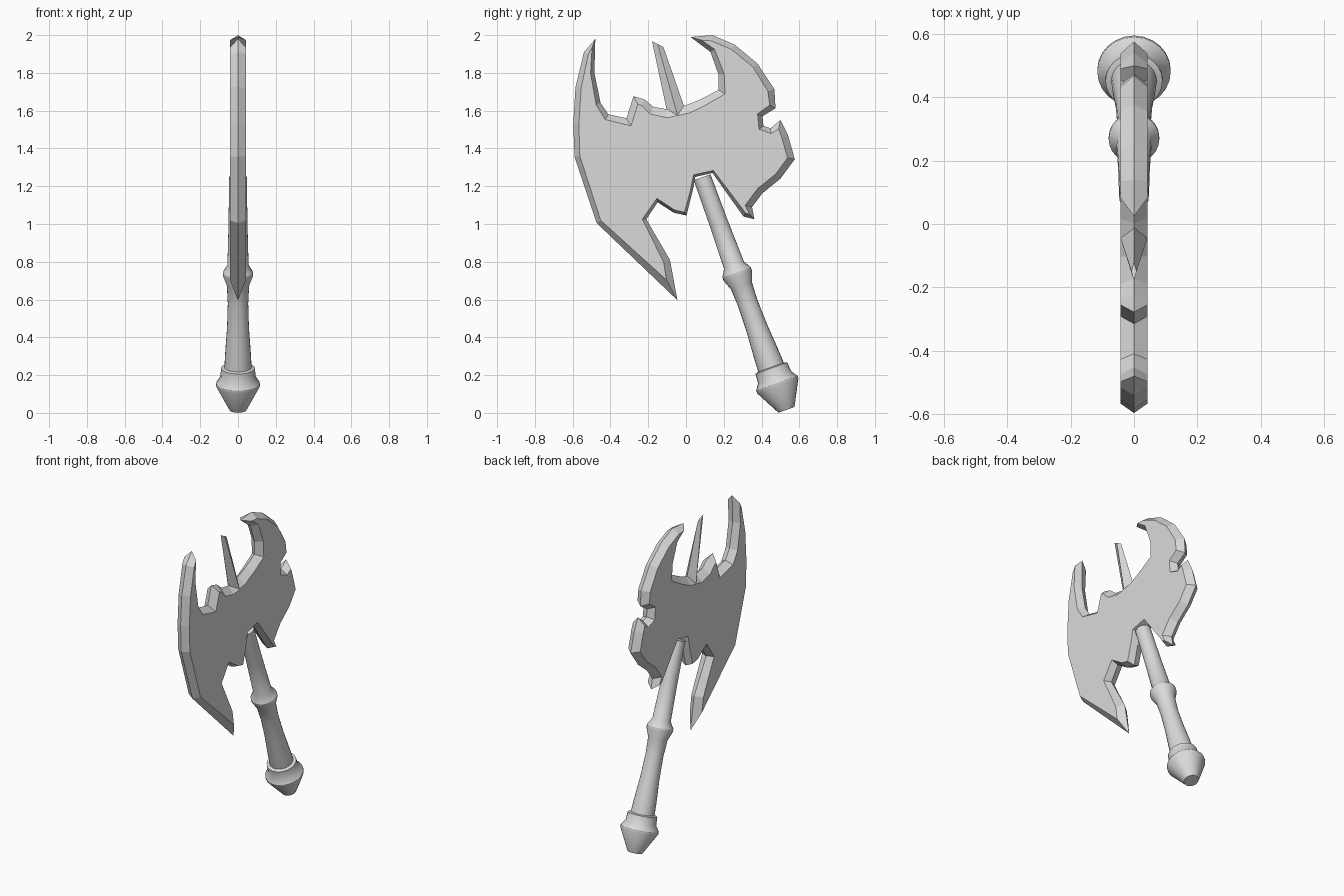
import bpy
import bmesh
import math
from mathutils import Vector

cube = bpy.data.objects.get("Cube")
if cube:
    bpy.data.objects.remove(cube, do_unlink=True)

grey = bpy.data.materials.new("plain grey")
grey.diffuse_color = (0.7, 0.7, 0.7, 1)
grey.use_nodes = True
grey.node_tree.nodes["Principled BSDF"].inputs["Base Color"].default_value = (0.7, 0.7, 0.7, 1)


def add_object(name, bm):
    bmesh.ops.recalc_face_normals(bm, faces=bm.faces)
    mesh = bpy.data.meshes.new(name)
    bm.to_mesh(mesh)
    bm.free()
    mesh.materials.append(grey)
    obj = bpy.data.objects.new(name, mesh)
    bpy.context.collection.objects.link(obj)
    return obj


def inset(points):
    """Move each outline point inwards by its own bevel width."""
    result = []
    for i, (y, z, w) in enumerate(points):
        p = Vector((y, z))
        a = (p - Vector(points[i - 1][:2])).normalized()
        b = (Vector(points[(i + 1) % len(points)][:2]) - p).normalized()
        n1, n2 = Vector((-a.y, a.x)), Vector((-b.y, b.x))
        move = (n1 + n2) / max(1 + n1.dot(n2), 0.05) * w
        if move.length > 0.14:
            move *= 0.14 / move.length
        result.append(p + move)
    return result


# Blade outline (y, z, bevel width): front crescent, notch at the handle, back fin, top
outline = [
    (-0.48, 1.98, 0.016), (-0.54, 1.91, 0.025), (-0.585, 1.725, 0.03),
    (-0.597, 1.53, 0.03), (-0.59, 1.355, 0.028), (-0.473, 1.005, 0.025),
    (-0.045, 0.596, 0.038), (-0.085, 0.81, 0.035), (-0.21, 1.025, 0.018),
    (-0.15, 1.115, 0.015), (-0.066, 1.06, 0.015), (0.003, 1.045, 0.015),
    (0.034, 1.17, 0.012), (0.05, 1.25, 0.012), (0.14, 1.27, 0.012),
    (0.304, 1.04, 0.02), (0.362, 1.025, 0.02), (0.35, 1.09, 0.035),
    (0.405, 1.163, 0.035), (0.50, 1.24, 0.035), (0.576, 1.343, 0.035),
    (0.54, 1.47, 0.035), (0.50, 1.55, 0.03), (0.447, 1.507, 0.025),
    (0.41, 1.52, 0.025), (0.405, 1.57, 0.025), (0.474, 1.613, 0.03),
    (0.468, 1.714, 0.035), (0.378, 1.85, 0.03), (0.257, 1.95, 0.03),
    (0.14, 2.0, 0.03), (0.024, 1.99, 0.022), (0.13, 1.91, 0.025),
    (0.172, 1.79, 0.03), (0.172, 1.71, 0.035), (0.077, 1.66, 0.04),
    (0.003, 1.63, 0.045), (-0.103, 1.608, 0.045), (-0.172, 1.62, 0.04),
    (-0.22, 1.66, 0.035), (-0.278, 1.677, 0.035), (-0.315, 1.56, 0.035),
    (-0.41, 1.58, 0.03), (-0.452, 1.64, 0.025), (-0.485, 1.80, 0.02),
]
half = 0.043
bm = bmesh.new()
edge = [bm.verts.new((0, y, z)) for y, z, w in outline]
inner = inset(outline)
for side in (-half, half):
    ring = [bm.verts.new((side, p.x, p.y)) for p in inner]
    bm.faces.new(ring)
    for i in range(len(edge)):
        bm.faces.new((edge[i - 1], edge[i], ring[i], ring[i - 1]))
add_object("blade", bm)

# Spike on top of the blade: diamond section that tapers to a chisel tip
bm = bmesh.new()


def diamond(front, back, width):
    mid = [(f + b) / 2 for f, b in zip(front, back)]
    return [bm.verts.new(c) for c in ((0, *front), (width, *mid), (0, *back), (-width, *mid))]


base = diamond((-0.095, 1.57), (0.005, 1.58), 0.042)
tip = diamond((-0.18, 1.968), (-0.12, 1.938), 0.008)
bm.faces.new(base)
bm.faces.new(tip)
for i in range(4):
    bm.faces.new((base[i - 1], base[i], tip[i], tip[i - 1]))
add_object("top_spike", bm)

# Handle: profile (radius, distance from the bottom) turned around a tilted axis
profile = [
    (0.045, 0), (0.116, 0.135), (0.116, 0.15), (0.093, 0.185), (0.09, 0.235),
    (0.072, 0.24), (0.068, 0.32), (0.058, 0.46), (0.054, 0.60), (0.059, 0.70),
    (0.08, 0.755), (0.08, 0.775), (0.056, 0.815), (0.05, 1.05), (0.047, 1.31),
]
bottom = Vector((0, 0.532, 0.016))
axis = (Vector((0, 0.085, 1.248)) - bottom).normalized()
turn = Vector((0, 0, 1)).rotation_difference(axis)
sides = 24
bm = bmesh.new()
rings = []
for r, t in profile:
    rings.append([bm.verts.new(bottom + turn @ Vector((
        r * math.cos(math.tau * k / sides), r * math.sin(math.tau * k / sides), t)))
        for k in range(sides)])
bm.faces.new(rings[0])
bm.faces.new(rings[-1])
for low, high in zip(rings, rings[1:]):
    for k in range(sides):
        bm.faces.new((low[k - 1], low[k], high[k], high[k - 1]))
handle = add_object("handle", bm)
bpy.ops.object.select_all(action='DESELECT')
handle.select_set(True)
bpy.context.view_layer.objects.active = handle
bpy.ops.object.shade_smooth_by_angle(angle=math.radians(30))
